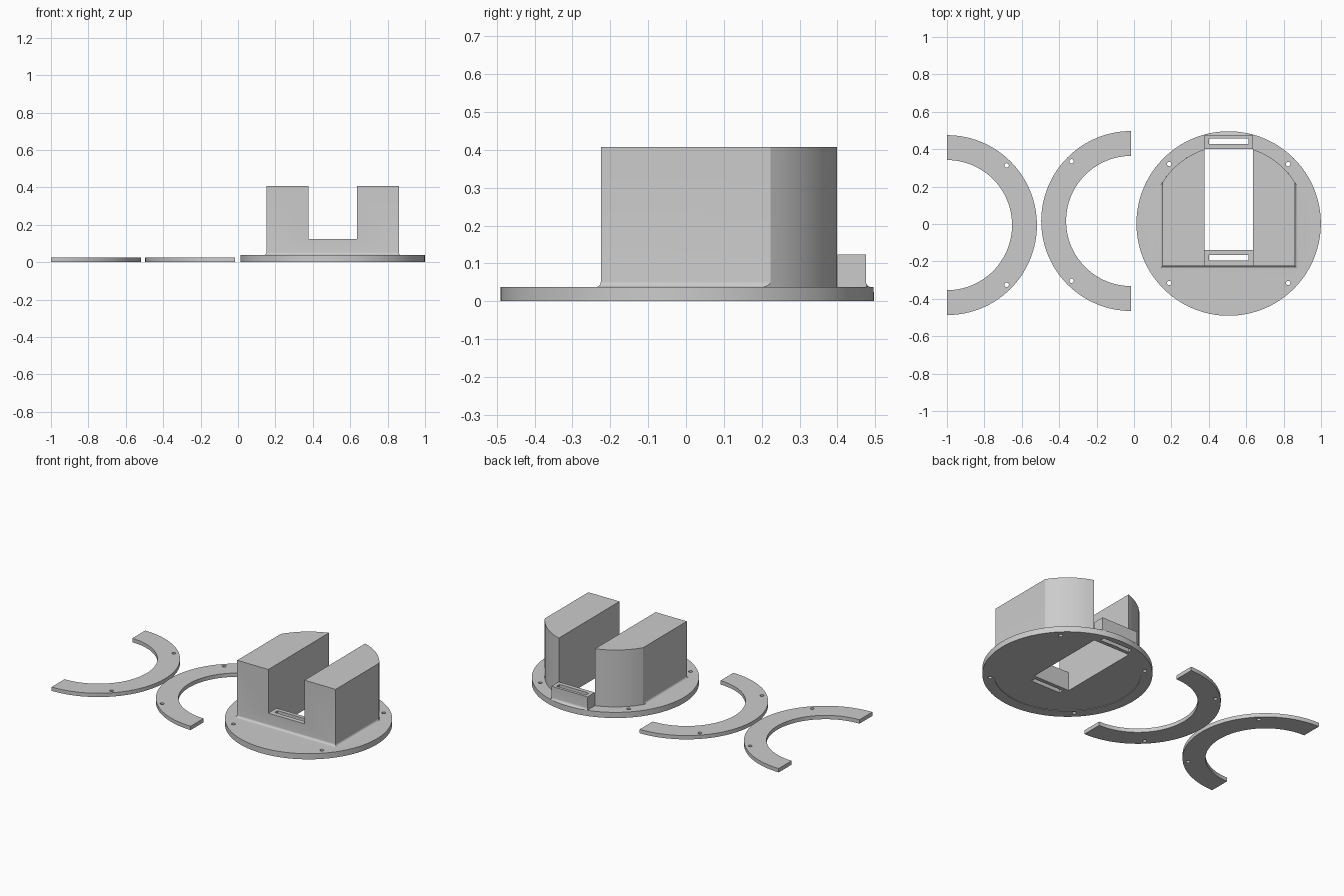
import bpy, bmesh, math
from mathutils import Vector

if "Cube" in bpy.data.objects:
    bpy.data.objects.remove(bpy.data.objects["Cube"])

CX, CY = 0.506, 0.0025      # centre of the round housing
DISC_R, HOOD_R = 0.493, 0.417
BASE_T, TAB_Z, HOOD_Z, RING_T = 0.037, 0.123, 0.407, 0.025
FILLET = 0.015

grey = bpy.data.materials.new("light grey plastic")
grey.diffuse_color = (0.6, 0.6, 0.6, 1)
grey.use_nodes = True
grey.node_tree.nodes["Principled BSDF"].inputs["Base Color"].default_value = grey.diffuse_color


def loft(name, layers):
    """Solid from a stack of (outline, z) layers with equal point counts."""
    bm = bmesh.new()
    rows = [[bm.verts.new((x, y, z)) for x, y in pts] for pts, z in layers]
    n = len(rows[0])
    bm.faces.new(rows[0][::-1])
    bm.faces.new(rows[-1])
    for a, b in zip(rows, rows[1:]):
        for i in range(n):
            j = (i + 1) % n
            bm.faces.new((a[i], a[j], b[j], b[i]))
    bmesh.ops.recalc_face_normals(bm, faces=bm.faces)
    me = bpy.data.meshes.new(name)
    bm.to_mesh(me)
    bm.free()
    me.materials.append(grey)
    ob = bpy.data.objects.new(name, me)
    bpy.context.collection.objects.link(ob)
    return ob


def arc(cx, cy, r, a0, a1, n):
    return [(cx + r * math.cos(a0 + (a1 - a0) * i / n),
             cy + r * math.sin(a0 + (a1 - a0) * i / n)) for i in range(n + 1)]


def cylinder(name, x, y, r, z0, z1, n):
    pts = arc(x, y, r, 0, math.tau, n)[:-1]
    return loft(name, [(pts, z0), (pts, z1)])


def box(name, x0, x1, y0, y1, z0, z1):
    pts = [(x0, y0), (x1, y0), (x1, y1), (x0, y1)]
    return loft(name, [(pts, z0), (pts, z1)])


def combine(target, tool, operation):
    """Apply a boolean and remove the tool."""
    mod = target.modifiers.new("cut", 'BOOLEAN')
    mod.operation, mod.solver, mod.object = operation, 'EXACT', tool
    bpy.context.view_layer.objects.active = target
    bpy.ops.object.modifier_apply(modifier=mod.name)
    bpy.data.objects.remove(tool, do_unlink=True)


def smooth(ob):
    bpy.ops.object.select_all(action='DESELECT')
    ob.select_set(True)
    bpy.context.view_layer.objects.active = ob
    bpy.ops.object.shade_smooth_by_angle(angle=math.radians(30))


def hood_outline(d):
    """Flat front and sides grown by d, round back of fixed radius."""
    hw = 0.354 + d
    a = math.acos(hw / HOOD_R)
    return ([(CX - hw, -0.225 - d), (CX + hw, -0.225 - d)]
            + arc(CX, CY, HOOD_R, a, math.pi - a, 40))


def tab_outline(d):
    """Back tab whose rear edge grows by d but stays on the disc."""
    hw, n = 0.13, 12
    back = []
    for i in range(n + 1):
        x = hw - 2 * hw * i / n
        back.append((CX + x, min(0.475 + d, CY + math.sqrt(0.4925 ** 2 - x * x))))
    return [(CX - hw, 0.38), (CX + hw, 0.38)] + back


def filleted(name, outline, top):
    """Loft with a concave fillet where it meets the base."""
    layers = [(outline(FILLET), BASE_T - 0.01)]
    for i in range(7):
        t = math.pi / 2 * i / 6
        layers.append((outline(FILLET * (1 - math.sin(t))),
                       BASE_T + FILLET * (1 - math.cos(t))))
    layers.append((outline(0), top))
    return loft(name, layers)


# Housing: round base, hood and back tab
housing = cylinder("housing", CX, CY, DISC_R, 0, BASE_T, 128)
combine(housing, filleted("hood", hood_outline, HOOD_Z), 'UNION')
combine(housing, filleted("back_tab", tab_outline, TAB_Z), 'UNION')

# Channel through the hood, opening through the base, tab slots
L, R = CX - 0.13, CX + 0.13
combine(housing, box("channel", L, R, -0.4, 0.6, TAB_Z, 0.6), 'DIFFERENCE')
combine(housing, box("opening", L, R, -0.14, 0.40, -0.1, 0.5), 'DIFFERENCE')
for y in (-0.18, 0.442):
    combine(housing, box("tab_slot", CX - 0.106, CX + 0.106, y - 0.015, y + 0.015,
                         -0.1, 0.3), 'DIFFERENCE')

# Shallow round step underneath and four screw holes
combine(housing, cylinder("underside_step", CX, CY, 0.426, -0.1, 0.003, 128), 'DIFFERENCE')
for sx in (-1, 1):
    for sy in (-1, 1):
        combine(housing, cylinder("screw_hole", CX + sx * 0.318, CY + sy * 0.318,
                                  0.012, -0.1, 0.1, 24), 'DIFFERENCE')
smooth(housing)


# Two flat half rings with screw holes
def half_ring(name, cx, cy, side):
    a0 = -math.pi / 2 if side > 0 else math.pi / 2
    pts = (arc(cx, cy, 0.481, a0, a0 + math.pi, 64)
           + arc(cx, cy, 0.348, a0 + math.pi, a0, 64))
    ring = loft(name, [(pts, 0), (pts, RING_T)])
    for s in (-1, 1):
        combine(ring, cylinder("screw_hole", cx + side * 0.319, cy + s * 0.319,
                               0.012, -0.1, 0.1, 24), 'DIFFERENCE')
    smooth(ring)


half_ring("outer_half_ring", -1.0, -0.006, 1)
half_ring("inner_half_ring", -0.015, 0.016, -1)
